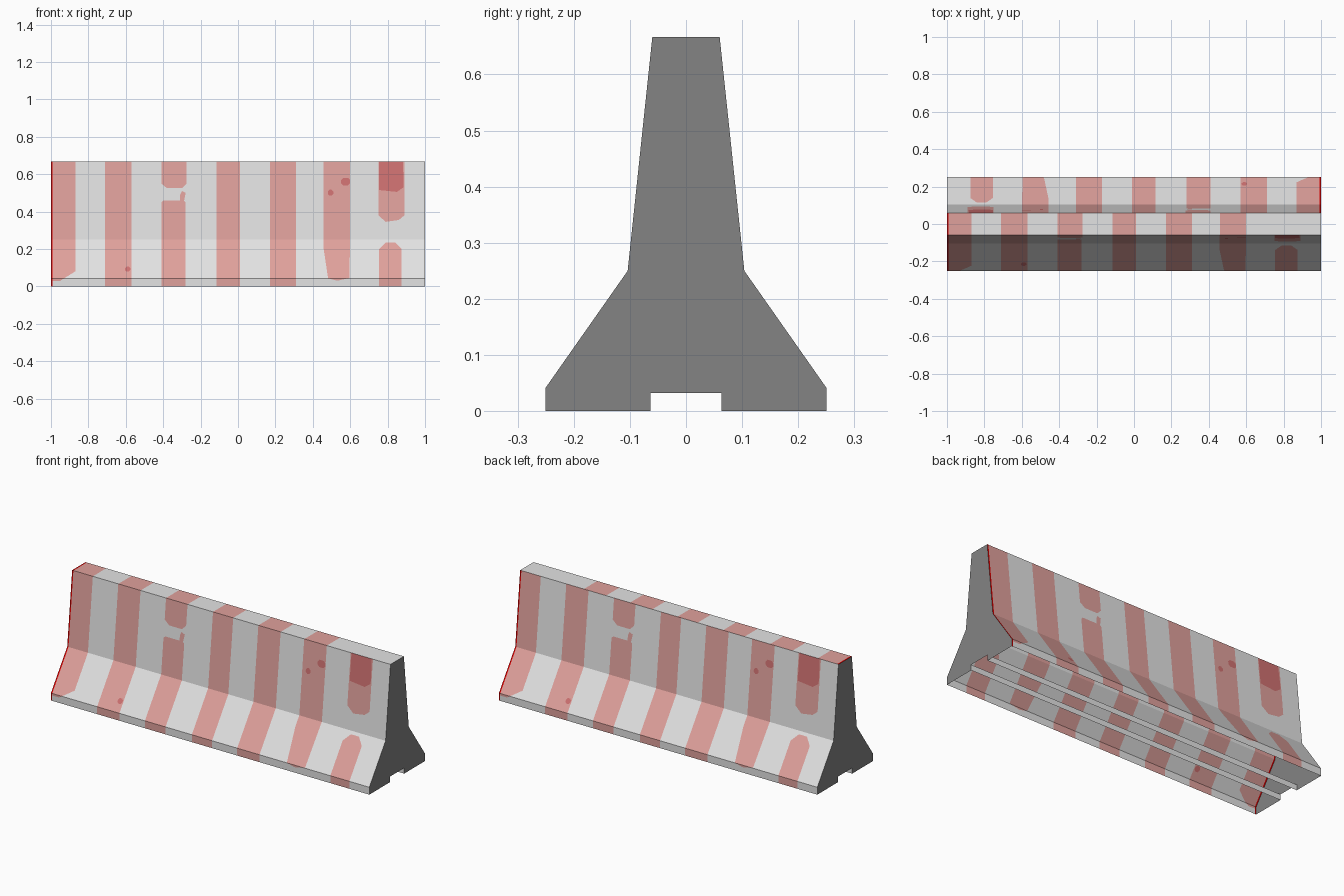
import bpy, bmesh
from mathutils import Vector

if "Cube" in bpy.data.objects:
    bpy.data.objects.remove(bpy.data.objects["Cube"])

def lin(c):
    return tuple((v / 255 / 12.92 if v < 11 else ((v / 255 + 0.055) / 1.055) ** 2.4) for v in c) + (1,)

COLOURS = {"pale_concrete": (227, 227, 227), "faded_red": (224, 161, 156),
           "worn_dark_red": (208, 114, 114), "end_grey": (132, 132, 132),
           "bright_red": (225, 0, 0)}
CONCRETE, RED, DARK, END, BRIGHT = range(5)

# Barrier shell: half profile mirrored and extruded along x, open underneath
half = [(0.063, 0.032), (0.063, 0), (0.25, 0), (0.25, 0.042), (0.104, 0.25), (0.06, 0.667)]
profile = half + [(-y, z) for y, z in reversed(half)]
bm = bmesh.new()
rings = [[bm.verts.new((x, y, z)) for y, z in profile] for x in (-1, 1)]
n = len(profile)
for i in range(n):
    j = (i + 1) % n
    bm.faces.new((rings[0][i], rings[0][j], rings[1][j], rings[1][i]))
for r in rings:
    bm.faces.new(r).material_index = END
bmesh.ops.recalc_face_normals(bm, faces=bm.faces)
bm.normal_update()
bmesh.ops.delete(bm, geom=[f for f in bm.faces if f.normal.z < -0.9], context="FACES_ONLY")


def side(s):
    """Outer faces of the front (s=-1) or back (s=1)."""
    return [f for f in bm.faces if f.normal.y * s > 0.1 and
            f.calc_center_median().y * s > 0.03 and abs(f.normal.x) < 0.5]


def top():
    return [f for f in bm.faces if f.normal.z > 0.95]


def paint(faces, poly, mat):
    """Cut a convex x-z polygon into the faces and colour what lies inside."""
    mid = Vector((sum(p[0] for p in poly), 0, sum(p[1] for p in poly))) / len(poly)
    for a, b in zip(poly, poly[1:] + poly[:1]):
        co = Vector((a[0], 0, a[1]))
        no = Vector((b[1] - a[1], 0, a[0] - b[0])).normalized()
        if no.dot(mid - co) < 0:
            no = -no
        geom = set(faces)
        for f in faces:
            geom.update(f.edges)
            geom.update(f.verts)
        out = bmesh.ops.bisect_plane(bm, geom=list(geom), dist=1e-5, plane_co=co, plane_no=no)["geom"]
        faces = {f for f in list(out) + list(faces) if isinstance(f, bmesh.types.BMFace) and f.is_valid}
        faces = [f for f in faces if no.dot(f.calc_center_median() - co) > 0]
    for f in faces:
        f.material_index = mat


def box(x0, x1, z0=-0.1, z1=0.8, c=0.0):
    """Rectangle with optional cut corners."""
    if not c:
        return [(x0, z0), (x1, z0), (x1, z1), (x0, z1)]
    return [(x0 + c, z0), (x1 - c, z0), (x1, z0 + c), (x1, z1 - c),
            (x1 - c, z1), (x0 + c, z1), (x0, z1 - c), (x0, z0 + c)]


STRIPES = [(-1.01, -0.87), (-0.71, -0.57), (-0.41, -0.275), (-0.115, 0.012),
           (0.17, 0.31), (0.46, 0.60), (0.755, 0.885)]

# Painted marks: plain stripes, chipped stripes, dark worn spots and the red edge
marks = [(box(*STRIPES[i]), RED) for i in (1, 3, 4)]
marks += [
    ([(-1.01, 0.03), (-0.95, 0.03), (-0.87, 0.08), (-0.87, 0.8), (-1.01, 0.8)], RED),
    (box(-0.41, -0.28, -0.1, 0.46, 0.01), RED),
    ([(-0.38, 0.525), (-0.30, 0.525), (-0.275, 0.55), (-0.275, 0.8), (-0.41, 0.8), (-0.41, 0.55)], RED),
    ([(-0.31, 0.45), (-0.29, 0.45), (-0.28, 0.50), (-0.30, 0.51), (-0.31, 0.49)], RED),
    ([(0.458, 0.20), (0.485, 0.02), (0.53, 0.03), (0.595, 0.012), (0.60, 0.3), (0.60, 0.8), (0.458, 0.8)], RED),
    (box(0.755, 0.875, -0.1, 0.235, 0.035), RED),
    ([(0.79, 0.345), (0.86, 0.355), (0.89, 0.38), (0.89, 0.8), (0.75, 0.8), (0.75, 0.38)], RED),
    ([(0.755, 0.515), (0.85, 0.505), (0.885, 0.53), (0.885, 0.58), (0.875, 0.8), (0.755, 0.8)], DARK),
    (box(0.55, 0.60, 0.54, 0.58, 0.012), DARK),
    (box(0.48, 0.51, 0.485, 0.517, 0.01), DARK),
    (box(-0.605, -0.575, 0.08, 0.105, 0.008), DARK),
    (box(-1.01, -0.992), BRIGHT),
]
for s in (-1, 1):
    for poly, mat in marks:
        # the back is the front turned half round
        paint(side(s), [(-s * x, z) for x, z in poly], mat)

# Stripes carried over the top
for x0, x1 in STRIPES[:6]:
    paint(top(), box(x0, x1), RED)
paint(top(), box(-1.01, -0.992), BRIGHT)

mesh = bpy.data.meshes.new("road_barrier")
for name, rgb in COLOURS.items():
    m = bpy.data.materials.new(name)
    m.diffuse_color = lin(rgb)
    m.use_nodes = True
    m.node_tree.nodes["Principled BSDF"].inputs["Base Color"].default_value = m.diffuse_color
    mesh.materials.append(m)
bm.to_mesh(mesh)
bm.free()
bpy.context.collection.objects.link(bpy.data.objects.new("road_barrier", mesh))
